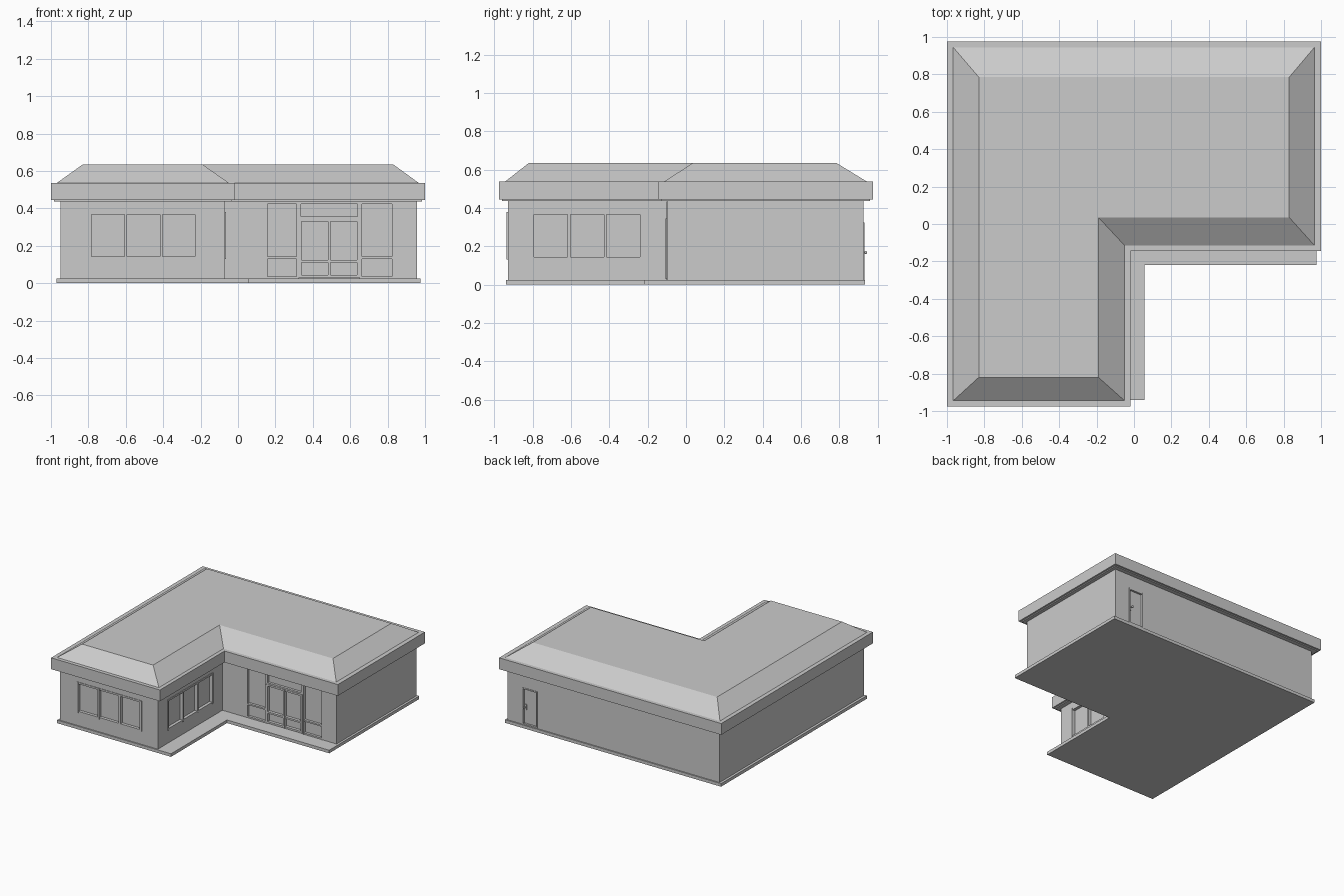
import bpy, bmesh, math
from mathutils import Matrix, Vector

if "Cube" in bpy.data.objects:
    bpy.data.objects.remove(bpy.data.objects["Cube"])


def finish(name, bm):
    bmesh.ops.recalc_face_normals(bm, faces=bm.faces)
    me = bpy.data.meshes.new(name)
    bm.to_mesh(me)
    bm.free()
    ob = bpy.data.objects.new(name, me)
    bpy.context.collection.objects.link(ob)
    return ob


def ell_loft(name, levels):
    """Loft L-shaped outlines; each level is x0, x1, y0, y1, inner x, inner y, z."""
    bm = bmesh.new()
    loops = []
    for x0, x1, y0, y1, xi, yi, z in levels:
        pts = [(x0, y0), (xi, y0), (xi, yi), (x1, yi), (x1, y1), (x0, y1)]
        loops.append([bm.verts.new((x, y, z)) for x, y in pts])
    for a, b in zip(loops, loops[1:]):
        for i in range(6):
            j = (i + 1) % 6
            bm.faces.new((a[i], a[j], b[j], b[i]))
    bm.faces.new(loops[0])
    bm.faces.new(loops[-1])
    return finish(name, bm)


def add_box(bm, u0, u1, n0, n1, z0, z1):
    """Box in wall space: u along the wall, n outward from it (local -y)."""
    m = Matrix.Translation(((u0 + u1) / 2, -(n0 + n1) / 2, (z0 + z1) / 2))
    m = m @ Matrix.Diagonal((u1 - u0, n1 - n0, z1 - z0, 1))
    bmesh.ops.create_cube(bm, size=1, matrix=m)


def place(ob, wall):
    origin, turn = wall
    ob.data.transform(Matrix.Translation(origin) @ Matrix.Rotation(math.radians(turn), 4, 'Z'))
    return ob


def recess(wall, u0, u1, z0, z1, depth=0.02):
    """Cut a shallow opening into the wall block."""
    bm = bmesh.new()
    add_box(bm, u0, u1, -depth, 0.03, z0, z1)
    cutter = place(finish("opening_cutter", bm), wall)
    cutter.hide_render = True
    mod = walls.modifiers.new("opening", 'BOOLEAN')
    mod.operation, mod.solver, mod.object = 'DIFFERENCE', 'EXACT', cutter
    bpy.context.view_layer.objects.active = walls
    bpy.ops.object.modifier_apply(modifier=mod.name)
    bpy.data.objects.remove(cutter)


def frame(name, wall, u0, u1, z0, z1, panes=1, rails=(), t=0.012, out=0.006):
    """Frame with evenly spaced posts and optional horizontal rails."""
    bm = bmesh.new()
    step = (u1 - u0 - t) / panes
    for i in range(panes + 1):
        u = u0 + i * step
        add_box(bm, u, u + t, -0.02, out, z0, z1)
        if i < panes:
            for z in (z0, z1 - t, *rails):
                add_box(bm, u + t, u + step, -0.02, out - 0.002, z, z + t)
    return place(finish(name, bm), wall)


# Wall planes: origin and turn about z
FRONT = (Vector((0, -0.93, 0)), 0)
WING_SIDE = (Vector((-0.07, 0, 0)), 90)
SHOP = (Vector((0, -0.10, 0)), 0)
BACK = (Vector((0, 0.925, 0)), 180)

# Slab with porch walkway
slab = (-0.97, 0.975, -0.94, 0.935, 0.055, -0.22)
ell_loft("floor_slab", [(*slab, 0), (*slab, 0.025)])

# Wall block
wall = (-0.95, 0.957, -0.93, 0.925, -0.07, -0.10)
walls = ell_loft("walls", [(*wall, 0.02), (*wall, 0.445)])

# Roof: soffit, fascia, gutter lip, hipped slopes and flat top
soffit = (-0.985, 0.985, -0.96, 0.96, -0.035, -0.13)
eave = (-1, 1, -0.975, 0.975, -0.02, -0.145)
foot = (-0.967, 0.965, -0.945, 0.945, -0.05, -0.115)
top = (-0.83, 0.83, -0.82, 0.785, -0.19, 0.035)
ell_loft("roof", [(*soffit, 0.437), (*soffit, 0.445), (*eave, 0.445),
                  (*eave, 0.537), (*foot, 0.537), (*top, 0.635)])

# Three-pane windows on the front wing
for name, w, u0, u1 in (("front_window", FRONT, -0.797, -0.215),
                        ("side_window", WING_SIDE, -0.807, -0.225)):
    recess(w, u0, u1, 0.13, 0.38)
    frame(name, w, u0, u1, 0.13, 0.38, panes=3, t=0.014)

# Shopfront: sidelights, transom and double door
recess(SHOP, 0.145, 0.835, 0.025, 0.435)
frame("left_sidelight", SHOP, 0.145, 0.325, 0.025, 0.435, rails=(0.13,), out=0.002)
frame("right_sidelight", SHOP, 0.65, 0.835, 0.025, 0.435, rails=(0.13,), out=0.002)
frame("transom", SHOP, 0.325, 0.65, 0.345, 0.435, out=0.002)
frame("double_door", SHOP, 0.325, 0.65, 0.03, 0.345, panes=2, rails=(0.11,), t=0.014)

# Back door with frame
recess(BACK, -0.825, -0.69, 0.025, 0.325, depth=0.012)
frame("back_door_frame", BACK, -0.825, -0.69, 0.025, 0.325, t=0.01)

# Back door handle: plate and knob
bm = bmesh.new()
add_box(bm, -0.806, -0.794, -0.013, -0.006, 0.145, 0.19)
add_box(bm, -0.803, -0.797, -0.008, 0.012, 0.165, 0.171)
bmesh.ops.create_uvsphere(bm, u_segments=12, v_segments=8, radius=0.008,
                          matrix=Matrix.Translation((-0.80, -0.013, 0.168)))
place(finish("back_door_handle", bm), BACK)
